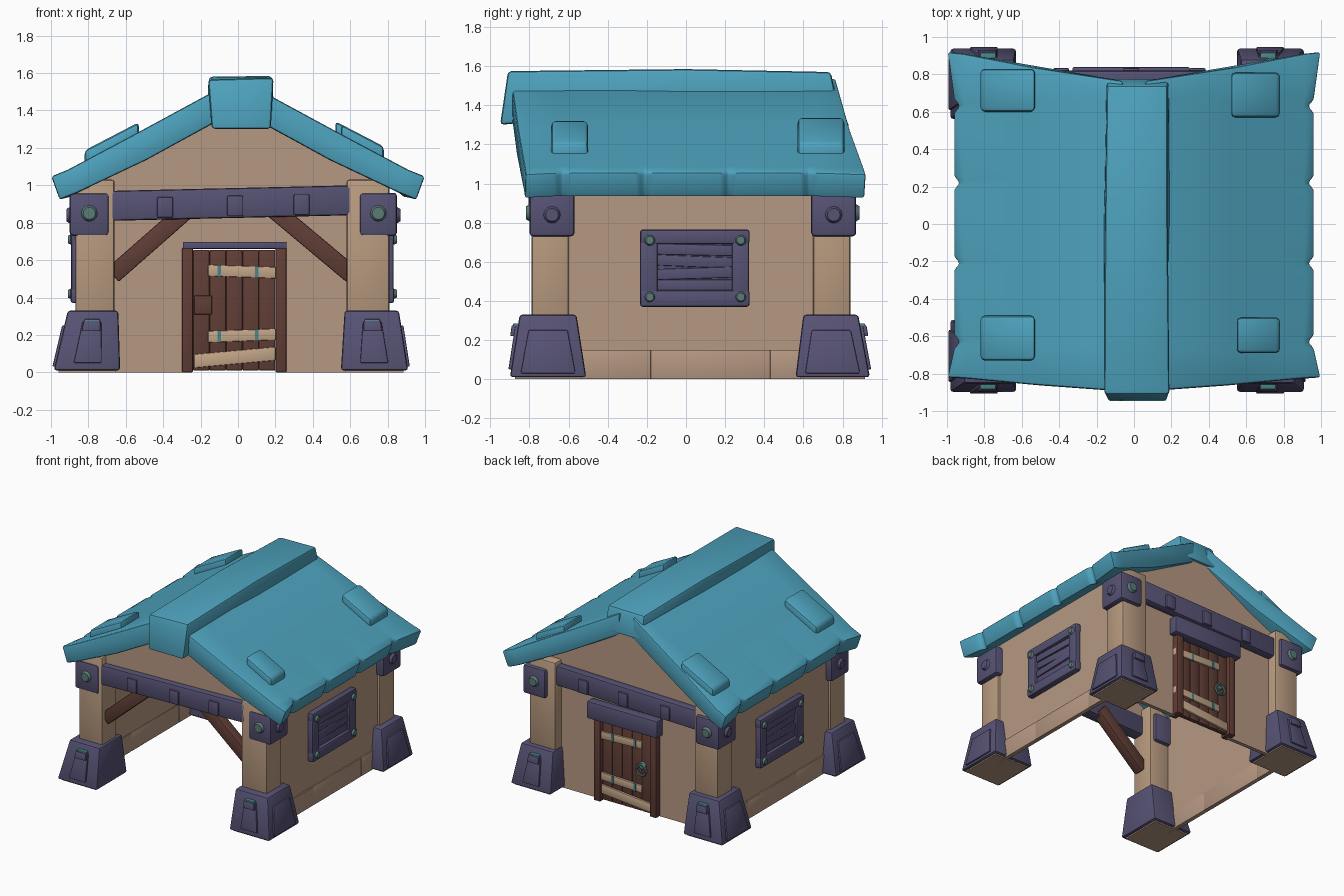
import bpy, bmesh, math
from mathutils import Vector, Matrix

if "Cube" in bpy.data.objects:
    bpy.data.objects.remove(bpy.data.objects["Cube"])


def material(name, rgb):
    m = bpy.data.materials.new(name)
    m.diffuse_color = (*rgb, 1)
    m.use_nodes = True
    m.node_tree.nodes["Principled BSDF"].inputs["Base Color"].default_value = m.diffuse_color
    return m


TEAL = material("teal roof", (0.076, 0.366, 0.515))
TAN = material("tan plaster", (0.468, 0.314, 0.223))
POST = material("post wood", (0.485, 0.328, 0.215))
PURPLE = material("purple metal", (0.093, 0.084, 0.174))
BROWN = material("dark brown wood", (0.120, 0.048, 0.037))
GREEN = material("grey green bolt", (0.105, 0.200, 0.185))
TRIM = material("teal metal trim", (0.065, 0.235, 0.250))
STRAP = material("pale wood", (0.546, 0.376, 0.242))


def finish(name, bm, mat, bevel=0.0):
    bmesh.ops.recalc_face_normals(bm, faces=bm.faces[:])
    if bevel:
        sharp = [e for e in bm.edges if e.calc_face_angle(0) > 0.45]
        bmesh.ops.bevel(bm, geom=sharp, offset=bevel, segments=2,
                        profile=0.5, affect='EDGES', clamp_overlap=True)
    me = bpy.data.meshes.new(name)
    bm.to_mesh(me)
    bm.free()
    me.materials.append(mat)
    for p in me.polygons:
        p.use_smooth = True
    me.set_sharp_from_angle(angle=math.radians(35))
    ob = bpy.data.objects.new(name, me)
    bpy.context.collection.objects.link(ob)
    return ob


def loft(name, rings, mat, bevel=0.0):
    """Closed solid through rings of equal point count."""
    bm = bmesh.new()
    rs = [[bm.verts.new(p) for p in r] for r in rings]
    n = len(rs[0])
    for a, b in zip(rs, rs[1:]):
        for i in range(n):
            bm.faces.new((a[i], a[(i + 1) % n], b[(i + 1) % n], b[i]))
    bm.faces.new(rs[0])
    bm.faces.new(rs[-1])
    return finish(name, bm, mat, bevel)


def rect(xr, yr, z):
    return [(xr[0], yr[0], z), (xr[1], yr[0], z), (xr[1], yr[1], z), (xr[0], yr[1], z)]


def box(name, xr, yr, zr, mat, bevel=0.0, top=None):
    tx, ty = top or (xr, yr)
    return loft(name, [rect(xr, yr, zr[0]), rect(tx, ty, zr[1])], mat, bevel)


def prism_y(name, pts, y0, y1, mat, bevel=0.0):
    return loft(name, [[(x, y, z) for x, z in pts] for y in (y0, y1)], mat, bevel)


def prism_x(name, pts, x0, x1, mat, bevel=0.0):
    return loft(name, [[(x, y, z) for y, z in pts] for x in (x0, x1)], mat, bevel)


def bolt(name, loc, axis, r, depth, mat):
    bm = bmesh.new()
    rot = Vector(axis).to_track_quat('Z', 'Y').to_matrix().to_4x4()
    bmesh.ops.create_cone(bm, cap_ends=True, segments=12, radius1=r, radius2=r * 0.7,
                          depth=depth, matrix=Matrix.Translation(loc) @ rot)
    return finish(name, bm, mat)


# Roof slopes: smooth slabs, flared corners, notches at the eaves between planks
profile = [(0.06, 1.54), (0.54, 1.28), (0.91, 1.083), (0.965, 1.055),
           (0.92, 0.93), (0.86, 0.96), (0.49, 1.135), (0.06, 1.37)]
ys = [-9]
for seam in (-0.63, -0.21, 0.22, 0.63):
    ys += [seam - 0.035, seam, seam + 0.035]
ys.append(9)
for s in (-1, 1):
    rings = []
    for k, y in enumerate(ys):
        notch = k % 3 == 2
        ring = []
        for j, (x, z) in enumerate(profile):
            t = min(max((x - 0.16) / 0.8, 0), 1)
            yy = max(-0.895 + 0.075 * t, min(0.765 + 0.155 * t, y))
            eave = j in (3, 4)
            if eave and notch:
                x -= 0.03
            if eave and abs(y) == 9:
                x += 0.035
                z -= 0.008
            ring.append((s * x, yy, z))
        rings.append(ring)
    loft("roof_slope", rings, TEAL, 0.014)

# Ridge cap
loft("ridge_cap", [
    [(-0.14, -0.95, 1.30), (0.175, -0.95, 1.30), (0.19, -0.91, 1.575), (-0.16, -0.91, 1.565)],
    [(-0.165, 0.0, 1.38), (0.195, 0.0, 1.38), (0.18, 0.0, 1.585), (-0.155, 0.0, 1.58)],
    [(-0.15, 0.78, 1.38), (0.19, 0.78, 1.38), (0.18, 0.74, 1.57), (-0.145, 0.74, 1.565)]],
    TEAL, 0.018)

# Repair shingles on the roof
for x0, x1, y0, y1 in ((-0.53, -0.82, 0.60, 0.83), (-0.53, -0.82, -0.73, -0.49),
                       (0.52, 0.78, 0.57, 0.81), (0.55, 0.78, -0.69, -0.50)):
    z = [1.28 - 0.52 * (abs(x) - 0.54) for x in (x0, x1)]
    loft("roof_shingle", [[(x, y0, zz - 0.05), (x, y1, zz - 0.05),
                           (x, y1, zz + 0.052), (x, y0, zz + 0.052)]
                          for x, zz in zip((x0, x1), z)], TEAL, 0.022)

# Walls: front gable over the open front, back wall with doorway, side walls
prism_y("front_gable", [(-0.80, 0.90), (0.75, 0.90), (0.75, 1.06), (0, 1.42), (-0.80, 1.04)],
        -0.74, -0.70, TAN)
prism_y("back_wall", [(-0.80, 0), (-0.27, 0), (-0.27, 0.69), (0.24, 0.69), (0.24, 0), (0.75, 0),
                      (0.75, 1.06), (0, 1.42), (-0.80, 1.04)], 0.73, 0.76, TAN)
box("right_wall", (0.77, 0.79), (-0.72, 0.76), (0, 1.02), TAN)
box("left_wall", (-0.85, -0.83), (-0.72, 0.76), (0, 1.0), TAN)
for y0, y1 in ((-0.62, -0.18), (-0.18, 0.43), (0.43, 0.70)):
    box("right_plinth", (0.765, 0.80), (y0, y1), (0, 0.15), TAN, 0.003)
    box("left_plinth", (-0.86, -0.825), (y0, y1), (0, 0.15), TAN, 0.003)

# Corner posts with caps, bolts and feet: (post, cap, foot base, foot top) ranges
XS = {-1: ((-0.87, -0.66), (-0.90, -0.69), (-0.985, -0.63), (-0.91, -0.64)),
      1: ((0.58, 0.81), (0.65, 0.85), (0.55, 0.91), (0.57, 0.86))}
YS = {-1: ((-0.79, -0.60), (-0.80, -0.57), (-0.90, -0.51), (-0.85, -0.56)),
      1: ((0.65, 0.84), (0.64, 0.87), (0.56, 0.94), (0.60, 0.88))}
mid = lambda r: (r[0] + r[1]) / 2
for sx, (px, cx, fx, tx) in XS.items():
    for sy, (py, cy, fy, ty) in YS.items():
        box("corner_post", px, py, (0.25, 1.03), POST, 0.015)
        box("post_cap", cx, cy, (0.73, 0.96), PURPLE, 0.018)
        ox, oy = (cx[1] if sx > 0 else cx[0]), (cy[1] if sy > 0 else cy[0])
        bolt("cap_bolt", (mid(cx), oy + sy * 0.006, 0.85), (0, sy, 0), 0.047, 0.024, GREEN)
        bolt("cap_side_bolt", (ox + sx * 0.006, mid(cy), 0.84), (sx, 0, 0), 0.047, 0.024, PURPLE)
        box("post_foot", fx, fy, (0.01, 0.33), PURPLE, 0.015, (tx, ty))
        # Tan underside of the foot
        box("foot_base", (fx[0] + 0.025, fx[1] - 0.025), (fy[0] + 0.025, fy[1] - 0.025),
            (0.0, 0.03), TAN)
        # Raised panels following the slope of the foot
        e = 1 if sy > 0 else 0
        ex = 1 if sx > 0 else 0
        at = lambda a, b, z: a + (b - a) * (z - 0.01) / 0.32

        def panel(name, z0, z1, w0, w1, out, mat):
            rings = []
            for z, w in ((z0, w0), (z1, w1)):
                y, x = at(fy[e], ty[e], z), at(mid(fx), mid(tx), z)
                rings.append(rect((x - w, x + w), (y - sy * 0.02, y + sy * out), z))
            loft(name, rings, mat, 0.006)
        panel("foot_panel", 0.05, 0.27, 0.075, 0.05, 0.014, PURPLE)
        panel("foot_tag", 0.22, 0.275, 0.05, 0.045, 0.032, PURPLE)
        panel("foot_tag_pin", 0.262, 0.285, 0.042, 0.042, 0.026, TRIM)
        rings = []
        for z, w in ((0.03, 0.14), (0.25, 0.10)):
            x, y = at(fx[ex], tx[ex], z), at(mid(fy), mid(ty), z)
            rings.append(rect((x - sx * 0.02, x + sx * 0.012), (y - w, y + w), z))
        loft("foot_side_panel", rings, PURPLE, 0.006)

# Cross beams with iron bands, front and back
for name, y0, y1 in (("front_beam", -0.79, -0.69), ("back_beam", 0.745, 0.82)):
    prism_y(name, [(-0.68, 0.81), (0.62, 0.84), (0.62, 1.0), (-0.68, 0.97)], y0, y1, PURPLE, 0.015)
    for x in (-0.39, -0.015, 0.34):
        zc = 0.89 + 0.02 * x
        b0, b1 = (y0 - 0.014, y0 + 0.05) if y0 < 0 else (y1 - 0.05, y1 + 0.014)
        box("beam_band", (x - 0.043, x + 0.043), (b0, b1), (zc - 0.055, zc + 0.055), PURPLE, 0.008)

# Diagonal braces in the open front
for a, b in (((-0.67, 0.52), (-0.26, 0.88)), ((0.61, 0.52), (0.18, 0.88))):
    a, b = Vector(a), Vector(b)
    n = (b - a).normalized().orthogonal() * 0.048
    prism_y("front_brace", [a + n, b + n, b - n, a - n], -0.75, -0.67, BROWN, 0.008)

# Back door: frame, lintel, planks, pale battens and ring handle
for x in (-0.27, 0.23):
    box("door_frame", (x - 0.03, x + 0.03), (0.715, 0.81), (0, 0.665), BROWN, 0.008)
box("door_lintel", (-0.33, 0.30), (0.762, 0.84), (0.66, 0.80), PURPLE, 0.012)
box("door_lintel_inside", (-0.295, 0.26), (0.715, 0.77), (0.662, 0.697), PURPLE, 0.004)
for i in range(5):
    x = -0.24 + i * 0.088
    box("door_plank", (x, x + 0.087), (0.745, 0.78), (0.01, 0.655), BROWN, 0.005)
for x0, x1, z0, z1, h in ((-0.16, 0.26, 0.545, 0.53, 0.03), (-0.16, 0.26, 0.19, 0.205, 0.03),
                          (-0.235, 0.20, 0.06, 0.10, 0.036)):
    prism_y("door_batten", [(x0, z0 - h), (x1, z1 - h), (x1, z1 + h), (x0, z0 + h)],
            0.735, 0.795, STRAP, 0.005)
    if z0 > 0.1:
        for x in (-0.10, 0.10):
            zc = z0 + (z1 - z0) * (x - x0) / (x1 - x0)
            box("batten_band", (x - 0.009, x + 0.009), (0.732, 0.798),
                (zc - h - 0.002, zc + h + 0.002), TRIM)
box("inner_lock", (-0.235, -0.14), (0.737, 0.75), (0.31, 0.41), BROWN, 0.004)
bolt("handle_plate", (-0.16, 0.785, 0.38), (0, 1, 0), 0.035, 0.02, GREEN)
bpy.ops.mesh.primitive_torus_add(location=(-0.16, 0.80, 0.35), rotation=(math.pi / 2, 0, 0),
                                 major_radius=0.042, minor_radius=0.01,
                                 major_segments=16, minor_segments=6)
ring = bpy.context.object
ring.name = "handle_ring"
ring.data.materials.append(GREEN)

# Shuttered windows on both side walls
for s, xw in ((1, 0.785), (-1, -0.845)):
    def x_at(d):
        return xw + s * d
    prism_x("window_backing", [(-0.22, 0.39), (0.31, 0.39), (0.31, 0.74), (-0.22, 0.74)],
            x_at(-0.005), x_at(0.018), PURPLE)
    for z0, z1 in ((0.37, 0.455), (0.69, 0.765)):
        prism_x("window_rail", [(-0.235, z0), (0.325, z0), (0.325, z1), (-0.235, z1)],
                x_at(-0.01), x_at(0.05), PURPLE, 0.014)
    for y0, y1 in ((-0.235, -0.145), (0.235, 0.322)):
        prism_x("window_stile", [(y0, 0.40), (y1, 0.40), (y1, 0.74), (y0, 0.74)],
                x_at(-0.01), x_at(0.047), PURPLE, 0.012)
    for i, tilt in enumerate((0.0, 0.006, -0.008, -0.004)):
        z = 0.453 + i * 0.06
        prism_x("window_slat", [(-0.15, z - tilt), (0.24, z + tilt),
                                (0.24, z + 0.056 + tilt), (-0.15, z + 0.056 - tilt)],
                x_at(-0.005), x_at(0.026 + 0.006 * (i % 2)), PURPLE, 0.006)
    for y in (-0.185, 0.28):
        for z in (0.42, 0.71):
            bolt("window_rivet", (x_at(0.055), y, z), (s, 0, 0), 0.029, 0.02, GREEN)
